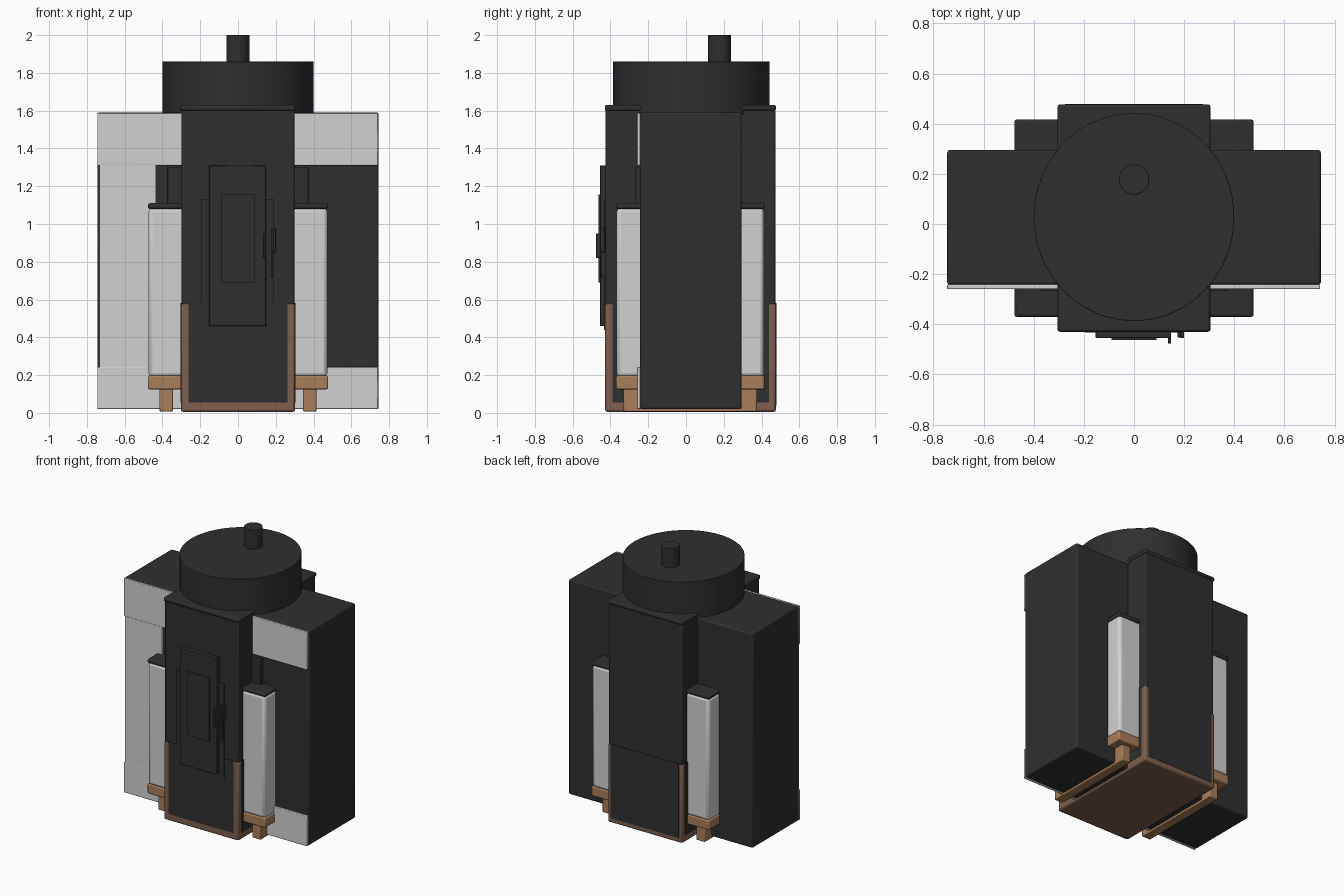
import bpy, bmesh

if "Cube" in bpy.data.objects:
    bpy.data.objects.remove(bpy.data.objects["Cube"])


def material(name, rgb):
    m = bpy.data.materials.new(name)
    m.diffuse_color = (*rgb, 1)
    m.use_nodes = True
    m.node_tree.nodes["Principled BSDF"].inputs["Base Color"].default_value = m.diffuse_color
    return m


DARK = material("charcoal", (0.028, 0.028, 0.028))
LIGHT = material("light grey", (0.64, 0.64, 0.64))
TAN = material("tan", (0.40, 0.21, 0.10))
BROWN = material("dull brown", (0.21, 0.115, 0.075))


def finish(name, bm, mat, bevel):
    me = bpy.data.meshes.new(name)
    bm.to_mesh(me)
    bm.free()
    me.materials.append(mat)
    ob = bpy.data.objects.new(name, me)
    bpy.context.collection.objects.link(ob)
    if bevel:
        mod = ob.modifiers.new("soft edges", 'BEVEL')
        mod.width, mod.segments = bevel, 2
        mod.limit_method = 'ANGLE'
    bpy.ops.object.select_all(action='DESELECT')
    ob.select_set(True)
    bpy.context.view_layer.objects.active = ob
    bpy.ops.object.shade_smooth_by_angle()
    return ob


def box(name, mat, x, y, z, bevel=0.0):
    bm = bmesh.new()
    bmesh.ops.create_cube(bm, size=1)
    for v in bm.verts:
        v.co = [a + (b - a) * (c + 0.5) for (a, b), c in zip((x, y, z), v.co)]
    return finish(name, bm, mat, bevel)


def drum(name, mat, y, rx, ry, z, sides=64):
    bm = bmesh.new()
    bmesh.ops.create_cone(bm, cap_ends=True, segments=sides,
                          radius1=1, radius2=1, depth=1)
    for v in bm.verts:
        v.co = (v.co.x * rx, y + v.co.y * ry,
                z[0] + (z[1] - z[0]) * (v.co.z + 0.5))
    return finish(name, bm, mat, 0.003)


# Central tower and its cap
box("tower", DARK, (-0.298, 0.298), (-0.425, 0.473), (0.02, 1.61), 0.01)
box("tower_cap", DARK, (-0.305, 0.305), (-0.43, 0.477), (1.60, 1.63), 0.01)

# Brown skirt around the tower foot, with dark inset plates
box("tower_skirt", BROWN, (-0.302, 0.302), (-0.428, 0.476), (0.005, 0.58), 0.012)
box("front_skirt_plate", DARK, (-0.263, 0.263), (-0.43, -0.425), (0.055, 0.582))
box("back_skirt_plate", DARK, (-0.275, 0.275), (0.473, 0.478), (0.04, 0.582))
for s, side in ((-1, "left"), (1, "right")):
    x = sorted((s * 0.299, s * 0.304))
    box(side + "_skirt_plate", DARK, x, (-0.39, 0.44), (0.055, 0.582))

# Wide body running across the tower
box("wide_body", DARK, (-0.745, 0.745), (-0.243, 0.295), (0.02, 1.59), 0.01)

# Light front facing: top band, bottom band, left column
FACE_Y = (-0.26, -0.242)
box("upper_facing", LIGHT, (-0.745, 0.742), FACE_Y, (1.31, 1.587), 0.004)
box("lower_facing", LIGHT, (-0.745, 0.742), FACE_Y, (0.02, 0.242), 0.004)
box("left_facing", LIGHT, (-0.733, -0.435), FACE_Y, (0.24, 1.312))

# Recessed dark frame behind the front canisters
box("canister_backing", DARK, (-0.373, 0.373), (-0.268, -0.2), (0.2, 1.30), 0.003)

# Side canisters with lids, trays and foot rails
for s, side in ((-1, "left"), (1, "right")):
    x = sorted((s * 0.2, s * 0.473))
    box(side + "_canister", LIGHT, x, (-0.367, 0.413), (0.19, 1.085), 0.02)
    x = sorted((s * 0.2, s * 0.477))
    box(side + "_canister_lid", DARK, x, (-0.37, 0.417), (1.08, 1.11), 0.01)
    box(side + "_tray", TAN, x, (-0.37, 0.415), (0.125, 0.197), 0.008)
    x = sorted((s * 0.345, s * 0.415))
    box(side + "_foot_rail", TAN, x, (-0.33, 0.375), (0.007, 0.13), 0.006)

# Front door, window and handles
box("door_frame", DARK, (-0.195, 0.19), (-0.433, -0.42), (0.44, 1.13))
box("door", DARK, (-0.153, 0.148), (-0.455, -0.42), (0.46, 1.31), 0.003)
box("door_window", DARK, (-0.09, 0.09), (-0.463, -0.45), (0.69, 1.157))
box("door_handle", DARK, (0.135, 0.148), (-0.477, -0.45), (0.82, 0.95), 0.003)
box("frame_latch", DARK, (0.174, 0.186), (-0.452, -0.43), (0.72, 0.98), 0.002)
box("latch_grip", DARK, (0.186, 0.2), (-0.455, -0.43), (0.85, 0.98), 0.002)

# Round top drum and chimney
drum("top_drum", DARK, 0.028, 0.40, 0.415, (1.58, 1.86))
drum("chimney", DARK, 0.178, 0.061, 0.061, (1.85, 2.0), 32)
